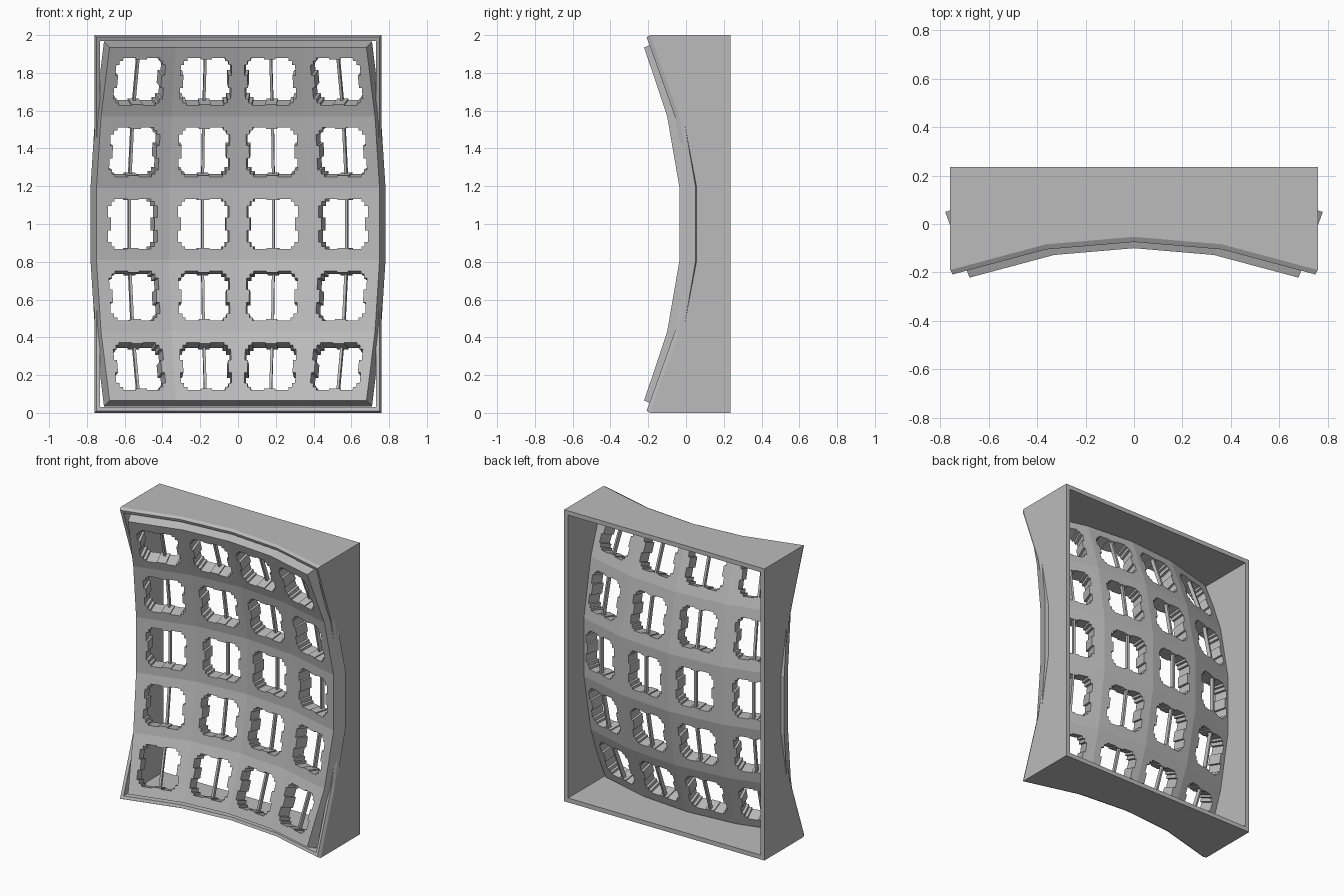
import bpy, bmesh, math
from mathutils import Vector, Matrix

cube = bpy.data.objects.get("Cube")
if cube:
    bpy.data.objects.remove(cube, do_unlink=True)

grey = bpy.data.materials.new("plain_grey")
grey.use_nodes = True
grey.diffuse_color = (0.5, 0.5, 0.5, 1)
grey.node_tree.nodes["Principled BSDF"].inputs["Base Color"].default_value = (0.5, 0.5, 0.5, 1)


def finish(bm, name):
    bmesh.ops.recalc_face_normals(bm, faces=bm.faces[:])
    mesh = bpy.data.meshes.new(name)
    bm.to_mesh(mesh)
    bm.free()
    mesh.materials.append(grey)
    obj = bpy.data.objects.new(name, mesh)
    bpy.context.collection.objects.link(obj)
    return obj


# Dished surface: flat panels, curved around a vertical axis and along z
RADIUS, DEEPEST = 2.16, 0.10
ANGLES = [math.radians(a) for a in (-20.3, -9.7, 0, 9.7, 20.3)]
HALF_FRONT = [(0.19, 0.0), (0.57, -0.07), (0.935, -0.2)]
HALF_BACK = [(0.198, 0.09), (0.594, 0.017), (0.965, -0.115)]


def mirrored(half):
    return [(-z, r) for z, r in reversed(half)] + half


def dish(angle, z, r):
    radius = RADIUS + r
    return Vector((radius * math.sin(angle),
                   DEEPEST - RADIUS + radius * math.cos(angle), 1 + z))


def dish_grid(half):
    return [[dish(a, z, r) for a in ANGLES] for z, r in mirrored(half)]


# Key plate: front and back grids joined around the edge
front, back = dish_grid(HALF_FRONT), dish_grid(HALF_BACK)
rows, cols = len(front), len(ANGLES)
bm = bmesh.new()
fv = [[bm.verts.new(p) for p in row] for row in front]
bv = [[bm.verts.new(p) for p in row] for row in back]
for grid in (fv, bv):
    for j in range(rows - 1):
        for i in range(cols - 1):
            bm.faces.new((grid[j][i], grid[j][i + 1], grid[j + 1][i + 1], grid[j + 1][i]))
for i in range(cols - 1):
    for j in (0, rows - 1):
        bm.faces.new((fv[j][i], fv[j][i + 1], bv[j][i + 1], bv[j][i]))
for j in range(rows - 1):
    for i in (0, cols - 1):
        bm.faces.new((fv[j][i], fv[j + 1][i], bv[j + 1][i], bv[j][i]))
bmesh.ops.triangulate(bm, faces=bm.faces[:])
plate = finish(bm, "key_plate")

# Stepped socket outline, one quarter mirrored to all four
QUARTER = [(0.135, 0.035), (0.135, 0.095), (0.118, 0.095), (0.118, 0.118),
           (0.1, 0.118), (0.1, 0.133), (0.03, 0.133), (0.03, 0.126)]
QUARTER = [(0.12, 0.035)] + QUARTER
top_half = QUARTER + [(-x, z) for x, z in reversed(QUARTER)]
OUTLINE = top_half + [(-x, -z) for x, z in top_half]

cut, bars = bmesh.new(), bmesh.new()
for j in range(rows - 1):
    for i in range(cols - 1):
        a, b, c, d = front[j][i], front[j][i + 1], front[j + 1][i + 1], front[j + 1][i]
        across = (b - a).normalized()
        depth = (d - a).cross(across).normalized()
        up = across.cross(depth)
        frame = Matrix((across, depth, up)).transposed().to_4x4()
        frame.translation = (a + b + c + d) / 4
        # Socket cutter
        ends = [[cut.verts.new(frame @ Vector((x, y, z))) for x, z in OUTLINE]
                for y in (-0.04, 0.14)]
        cut.faces.new(ends[0])
        cut.faces.new(ends[1])
        for k in range(len(OUTLINE)):
            m = (k + 1) % len(OUTLINE)
            cut.faces.new((ends[0][k], ends[0][m], ends[1][m], ends[1][k]))
        # Thin upright bar at the back of the socket
        size = Matrix.Diagonal((0.014, 0.025, 0.28, 1))
        bmesh.ops.create_cube(bars, size=1,
                              matrix=frame @ Matrix.Translation((0, 0.074, 0)) @ size)
cutter = finish(cut, "socket_cutter")
cutter.hide_render = True
finish(bars, "socket_bars")

mod = plate.modifiers.new("sockets", "BOOLEAN")
mod.operation = "DIFFERENCE"
mod.solver = "EXACT"
mod.object = cutter
bpy.context.view_layer.objects.active = plate
bpy.ops.object.modifier_apply(modifier=mod.name)
bpy.data.objects.remove(cutter, do_unlink=True)


# Case wall: a rectangular band whose front rim follows the dish
def lerp(points, t):
    t = abs(t)
    for (t0, v0), (t1, v1) in zip(points, points[1:]):
        if t <= t1 or (t1, v1) == points[-1]:
            return v0 + (v1 - v0) * (t - t0) / (t1 - t0)


X_DROP = [(RADIUS * math.sin(a), RADIUS * (math.cos(a) - 1)) for a in ANGLES[2:]]
Z_DROP = [(0, 0)] + HALF_FRONT


def rim_y(x, z):
    return DEEPEST + 0.045 + lerp(X_DROP, x) + lerp(Z_DROP, z)


HALF_W, HALF_H, WALL, BACK_Y = 0.76, 1.0, 0.03, 0.235
xs = [-HALF_W, -X_DROP[1][0], 0, X_DROP[1][0], HALF_W]
zs = [-HALF_H, -0.57, -0.19, 0.19, 0.57, HALF_H]
loop = [(x, zs[0]) for x in xs[:-1]] + [(xs[-1], z) for z in zs[:-1]]
loop += [(-x, -z) for x, z in loop]


def ring(bm, inset, y_of):
    verts = []
    for x, z in loop:
        if abs(x) == HALF_W:
            x -= math.copysign(inset, x)
        if abs(z) == HALF_H:
            z -= math.copysign(inset, z)
        verts.append(bm.verts.new((x, y_of(x, z), z + 1)))
    return verts


bm = bmesh.new()
rings = [ring(bm, 0, lambda x, z: BACK_Y),
         ring(bm, 0, lambda x, z: rim_y(x, z) + 0.025),
         ring(bm, 0.011, rim_y),
         ring(bm, WALL, rim_y),
         ring(bm, WALL, lambda x, z: BACK_Y)]
for r0, r1 in zip(rings, rings[1:] + rings[:1]):
    for k in range(len(loop)):
        m = (k + 1) % len(loop)
        bm.faces.new((r0[k], r0[m], r1[m], r1[k]))
finish(bm, "case_wall")
